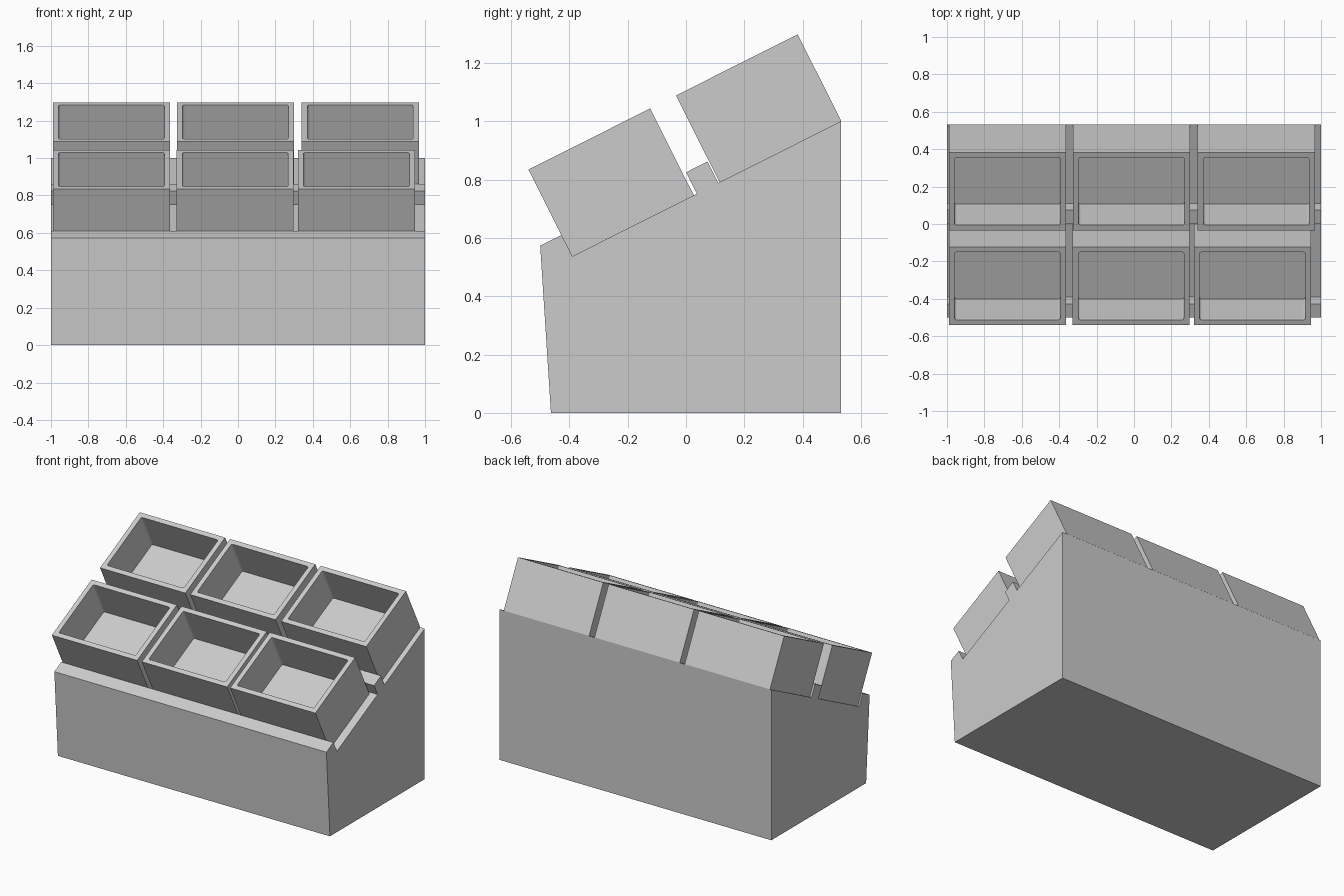
import bpy, bmesh, math
from mathutils import Matrix

if "Cube" in bpy.data.objects:
    bpy.data.objects.remove(bpy.data.objects["Cube"])

ANGLE = math.atan2(0.5, 0.995)
C, S = math.cos(ANGLE), math.sin(ANGLE)
Y0, Z0 = -0.463, 0.5            # lower front end of the slope


def on_slope(s, h):
    """Point in (y, z) at distance s along the slope and height h above it."""
    return (Y0 + s * C - h * S, Z0 + s * S + h * C)


def finish(bm, name):
    bmesh.ops.recalc_face_normals(bm, faces=bm.faces)
    mesh = bpy.data.meshes.new(name)
    bm.to_mesh(mesh)
    bm.free()
    obj = bpy.data.objects.new(name, mesh)
    bpy.context.collection.objects.link(obj)
    return obj


# Sloped stand with two retaining ledges, one extruded side profile
profile = [(Y0, 0), (0.532, 0), (0.532, 1.0),
           on_slope(0.642, 0), on_slope(0.642, 0.082),
           on_slope(0.56, 0.082), on_slope(0.56, 0),
           on_slope(0.082, 0), on_slope(0.082, 0.082),
           on_slope(0, 0.082)]
bm = bmesh.new()
face = bm.faces.new([bm.verts.new((-1, y, z)) for y, z in profile])
ext = bmesh.ops.extrude_face_region(bm, geom=[face])
bmesh.ops.translate(bm, vec=(2, 0, 0),
                    verts=[v for v in ext["geom"] if isinstance(v, bmesh.types.BMVert)])
finish(bm, "display_stand")


# Open crate: cube, inset rim, sunk floor, slightly rounded inner corners
def crate(name, x, s, width=0.627, length=0.467, height=0.333):
    bm = bmesh.new()
    bmesh.ops.create_cube(bm, size=1, matrix=Matrix.Translation((0, 0, height / 2))
                          @ Matrix.Diagonal((width, length, height, 1)))
    top = max(bm.faces, key=lambda f: f.calc_center_median().z)
    bmesh.ops.inset_region(bm, faces=[top], thickness=0.044)
    floor = bmesh.ops.extrude_discrete_faces(bm, faces=[top])["faces"][0]
    bmesh.ops.translate(bm, vec=(0, 0, -0.25), verts=floor.verts[:])
    corners = [e for v in floor.verts for e in v.link_edges
               if abs(e.verts[0].co.z - e.verts[1].co.z) > 0.1]
    bmesh.ops.bevel(bm, geom=corners, offset=0.01, segments=3, profile=0.5,
                    affect='EDGES')
    obj = finish(bm, name)
    y, z = on_slope(s + length / 2, 0)
    obj.location = (x + width / 2, y, z)
    obj.rotation_euler.x = ANGLE


# Two rows of three crates
rows = {"lower": (0.081, (-0.99, -0.329, 0.32)),
        "upper": (0.647, (-0.99, -0.327, 0.34))}
for row, (s, lefts) in rows.items():
    for i, x in enumerate(lefts):
        crate(f"{row}_crate_{i + 1}", x, s)
